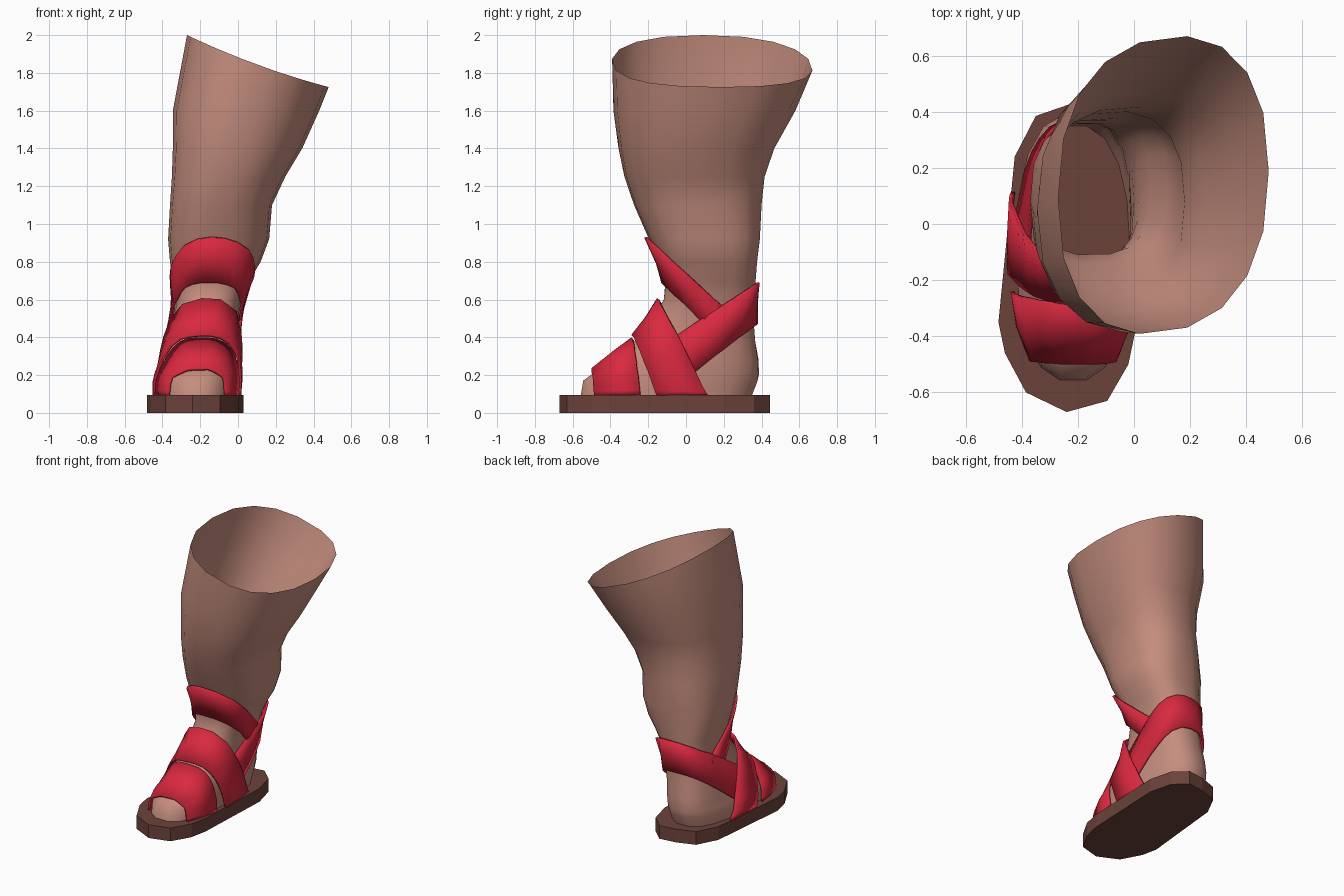
import bpy, math
from math import sin, cos, pi, radians
from mathutils import Vector
from mathutils.bvhtree import BVHTree

if "Cube" in bpy.data.objects:
    bpy.data.objects.remove(bpy.data.objects["Cube"])


def material(name, rgb):
    m = bpy.data.materials.new(name)
    m.diffuse_color = (*rgb, 1)
    m.use_nodes = True
    m.node_tree.nodes["Principled BSDF"].inputs["Base Color"].default_value = m.diffuse_color
    return m


skin = material("skin", (0.56, 0.27, 0.21))
red = material("red_leather", (0.70, 0.022, 0.05))
brown = material("sole_leather", (0.15, 0.055, 0.043))


def make(name, verts, faces, mat, smooth=None):
    me = bpy.data.meshes.new(name)
    me.from_pydata(verts, [], faces)
    me.materials.append(mat)
    ob = bpy.data.objects.new(name, me)
    bpy.context.collection.objects.link(ob)
    if smooth:
        bpy.ops.object.select_all(action='DESELECT')
        ob.select_set(True)
        bpy.context.view_layer.objects.active = ob
        bpy.ops.object.shade_smooth_by_angle(angle=radians(smooth))
    return ob


# Sole: faceted outline extruded upward
outline = [(-0.24, -0.67), (-0.095, -0.63), (-0.02, -0.5), (0.005, -0.38), (0.03, 0.2),
           (-0.01, 0.36), (-0.1, 0.445), (-0.22, 0.43), (-0.35, 0.385), (-0.425, 0.24),
           (-0.483, -0.35), (-0.46, -0.46), (-0.385, -0.6)]
n = len(outline)
make("sole", [(x, y, z) for z in (0, 0.095) for x, y in outline],
     [list(range(n))[::-1], list(range(n, 2 * n))] +
     [(i, (i + 1) % n, n + (i + 1) % n, n + i) for i in range(n)], brown)

# Leg and foot: stacked rings (z, x min, x max, y front, y back, slant, squareness power)
rings = [(0.08, -0.42, -0.015, -0.565, 0.35, 0, 0.84),
         (0.17, -0.42, -0.01, -0.55, 0.385, 0, 0.82),
         (0.21, -0.405, -0.01, -0.495, 0.39, -0.04, 0.78),
         (0.29, -0.385, -0.01, -0.395, 0.385, -0.04, 0.76),
         (0.38, -0.37, -0.01, -0.275, 0.37, 0, 0.76),
         (0.50, -0.345, 0.0, -0.18, 0.36, 0, 0.76),
         (0.60, -0.33, 0.02, -0.12, 0.36, 0, 0.74),
         (0.70, -0.345, 0.06, -0.11, 0.37, 0.02, 0.72),
         (0.80, -0.36, 0.12, -0.14, 0.375, 0.06, 0.72),
         (0.92, -0.37, 0.165, -0.195, 0.39, 0.06, 0.75),
         (1.10, -0.36, 0.18, -0.275, 0.40, 0.06, 0.8),
         (1.25, -0.35, 0.25, -0.325, 0.415, 0.08, 0.83),
         (1.40, -0.345, 0.34, -0.355, 0.465, 0.1, 0.85),
         (1.60, -0.345, 0.43, -0.38, 0.575, 0.12, 0.86),
         (2.00, -0.27, 0.48, -0.387, 0.665, 0.13, 0.85)]
SEG = 18
verts = []
for z, x0, x1, y0, y1, slant, power in rings:
    cx, cy, rx, ry = (x0 + x1) / 2, (y0 + y1) / 2, (x1 - x0) / 2, (y1 - y0) / 2
    for i in range(SEG):
        a = 2 * pi * i / SEG
        dx = rx * math.copysign(abs(cos(a)) ** power, cos(a))
        dy = ry * math.copysign(abs(sin(a)) ** power, sin(a)) + slant * dx
        # the open top is cut at a tilt with a slight sag
        u = (dx + rx) / (2 * rx)
        h = 2.0 - 0.275 * u - 0.08 * u * (1 - u) if z == 2.0 else z
        verts.append((cx + dx, cy + dy, h))
faces = [(r * SEG + i, r * SEG + (i + 1) % SEG, (r + 1) * SEG + (i + 1) % SEG, (r + 1) * SEG + i)
         for r in range(len(rings) - 1) for i in range(SEG)]
make("leg", verts, faces, skin, 70)
tree = BVHTree.FromPolygons([Vector(v) for v in verts], faces)


# Strap: sweep rays from two tilted planes onto the leg, lift off the skin, then thicken
def strap(name, edge_a, edge_b, start, end, lift, steps=20, rows=3):
    pts = []
    for k in range(steps + 1):
        a = radians(start + (end - start) * k / steps)
        for r in range(rows):
            t = r / (rows - 1)
            c = Vector(edge_a[0]).lerp(Vector(edge_b[0]), t)
            up = Vector(edge_a[1]).lerp(Vector(edge_b[1]), t).normalized()
            d = Vector((cos(a), 0, 0)) + up * sin(a)
            hit, nor = tree.ray_cast(c, d)[:2]
            if hit is None:
                # below the open foot: slide to the side wall at sole level
                d = Vector((d.x, d.y, 0)).normalized()
                hit, nor = tree.ray_cast(Vector((c.x, c.y, 0.1)), d)[:2]
            if nor.dot(d) < 0:
                nor = -nor
            p = hit + nor * lift
            p.z = max(p.z, 0.092)
            pts.append(p)
    quads = [(k * rows + r, (k + 1) * rows + r, (k + 1) * rows + r + 1, k * rows + r + 1)
             for k in range(steps) for r in range(rows - 1)]
    ob = make(name, pts, quads, red, 40)
    mod = ob.modifiers.new("thickness", 'SOLIDIFY')
    mod.thickness = 0.014
    mod.offset = 0


strap("toe_strap", ((-0.22, -0.475, 0.092), (0, -0.01, 0.13)),
      ((-0.21, -0.24, 0.092), (0, -0.03, 0.29)), 0, 180, 0.02)
strap("instep_strap", ((-0.2, -0.155, 0.092), (0, -0.1, 0.28)),
      ((-0.19, 0.11, 0.092), (0, -0.235, 0.5)), 0, 180, 0.028)
strap("heel_strap", ((-0.17, 0.1, 0.26), (0, 0.27, 0.22)),
      ((-0.16, 0.12, 0.525), (0, 0.26, 0.175)), -56, 236, 0.016, 28)
strap("ankle_strap", ((-0.15, 0.07, 0.5), (0, -0.19, 0.2)),
      ((-0.14, 0.12, 0.635), (0, -0.32, 0.3)), -34, 214, 0.015, 26)
